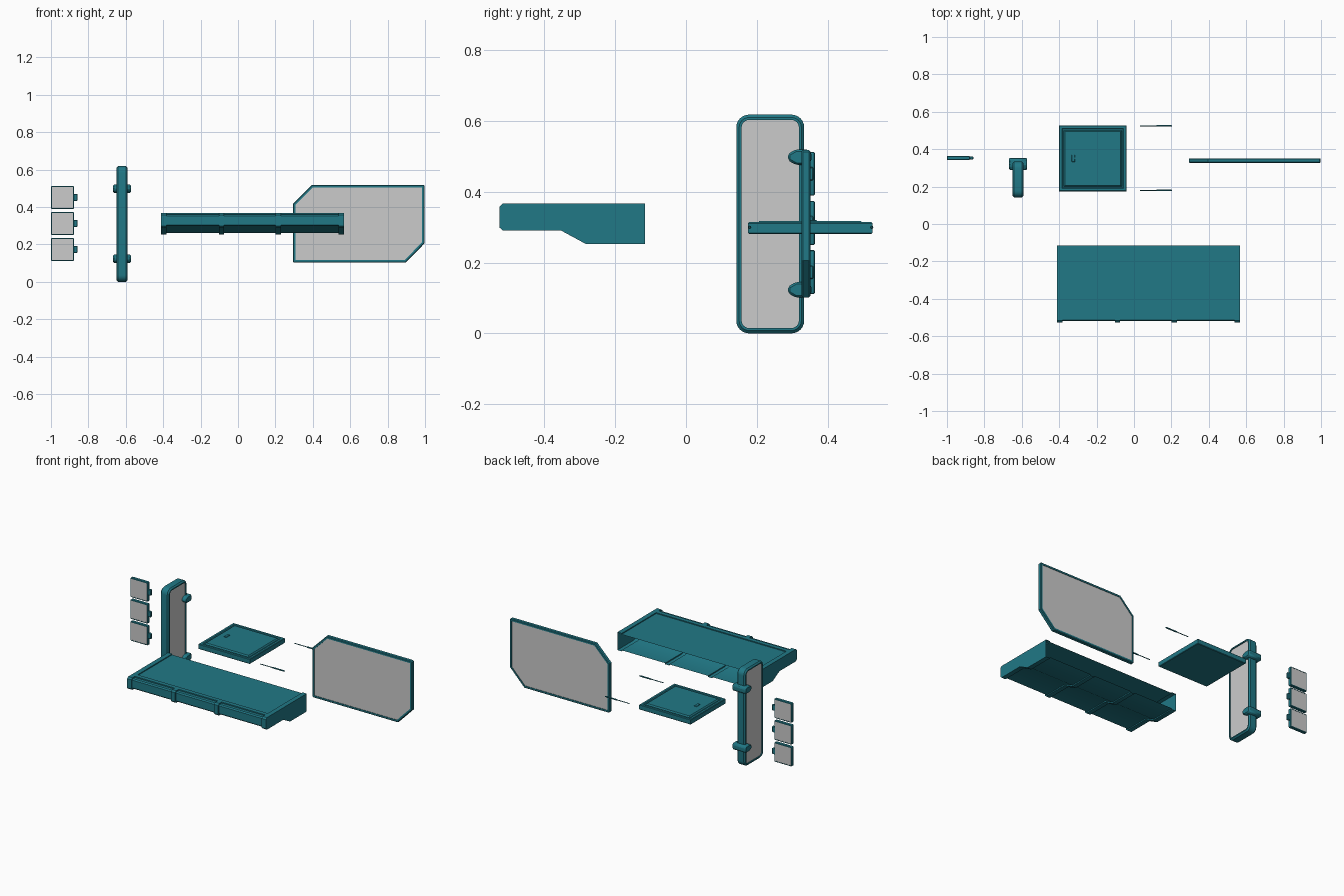
import bpy, bmesh, math
from mathutils import Vector

if "Cube" in bpy.data.objects:
    bpy.data.objects.remove(bpy.data.objects["Cube"])

teal = bpy.data.materials.new("teal")
teal.diffuse_color = (0.015, 0.19, 0.24, 1)
teal.use_nodes = True
teal.node_tree.nodes["Principled BSDF"].inputs["Base Color"].default_value = teal.diffuse_color


def finish(bm, name, mat=teal, bevel=0):
    bmesh.ops.remove_doubles(bm, verts=bm.verts, dist=1e-5)
    bmesh.ops.recalc_face_normals(bm, faces=bm.faces)
    me = bpy.data.meshes.new(name)
    bm.to_mesh(me)
    bm.free()
    if mat:
        me.materials.append(mat)
    ob = bpy.data.objects.new(name, me)
    bpy.context.collection.objects.link(ob)
    me.shade_smooth()
    me.set_sharp_from_angle(angle=math.radians(30))
    if bevel:
        m = ob.modifiers.new("bevel", 'BEVEL')
        m.width, m.segments = bevel, 1
    return ob


def loft(name, rings, caps=True, loop=False, open_profile=False, mat=teal, bevel=0):
    """Skin a list of equal-length point rings."""
    bm = bmesh.new()
    rows = [[bm.verts.new(p) for p in r] for r in rings]
    n = len(rows[0])
    pairs = list(zip(rows, rows[1:])) + ([(rows[-1], rows[0])] if loop else [])
    for a, b in pairs:
        for i in range(n - 1 if open_profile else n):
            j = (i + 1) % n
            bm.faces.new((a[i], a[j], b[j], b[i]))
    if caps:
        bm.faces.new(rows[0])
        bm.faces.new(rows[-1])
    return finish(bm, name, mat, bevel)


def inset(poly, d):
    """Offset a counter-clockwise outline inward with mitred corners."""
    out = []
    for i, p in enumerate(poly):
        a = (Vector(p) - Vector(poly[i - 1])).normalized()
        b = (Vector(poly[(i + 1) % len(poly)]) - Vector(p)).normalized()
        na, nb = Vector((-a.y, a.x)), Vector((-b.y, b.x))
        out.append(Vector(p) + (na + nb) * (d / (1 + na.dot(nb))))
    return out


def rounded(x0, x1, y0, y1, r, seg):
    pts = []
    for k, (cx, cy) in enumerate([(x1 - r, y1 - r), (x0 + r, y1 - r), (x0 + r, y0 + r), (x1 - r, y0 + r)]):
        for i in range(seg + 1):
            a = math.pi / 2 * (k + i / seg)
            pts.append((cx + r * math.cos(a), cy + r * math.sin(a)))
    return pts


def place(poly, axis, t):
    return [{'x': (t, u, v), 'y': (u, t, v), 'z': (u, v, t)}[axis] for u, v in poly]


def framed(name, poly, axis, c, h, b, w, recess):
    """Bevelled teal frame with a grey pane visible from both sides."""
    section = [(0, b - h), (0, h - b), (b, h), (w, h), (w, -h), (b, -h)]
    loft(name + "_frame", [place(inset(poly, i), axis, c + d) for i, d in section], caps=False, loop=True)
    pane = inset(poly, w - 0.0005)
    loft(name + "_pane", [place(pane, axis, c + s * (h - recess)) for s in (-1, 1)], mat=None)


def box(name, x0, x1, y0, y1, z0, z1, bevel=0):
    rect = [(x0, y0), (x1, y0), (x1, y1), (x0, y1)]
    return loft(name, [place(rect, 'z', z) for z in (z0, z1)], bevel=bevel)


# Three small tiles with side tabs
for k, z in enumerate((0.173, 0.312, 0.451)):
    framed(f"tile_{k}", rounded(-1, -0.877, z - 0.062, z + 0.062, 0.006, 2), 'y', 0.353, 0.011, 0.003, 0.006, 0.001)
    box(f"tile_tab_{k}", -0.879, -0.858, 0.346, 0.36, z - 0.019, z + 0.019, 0.003)

# Tall rounded mirror with two clamps
framed("mirror", rounded(0.142, 0.334, 0, 0.618, 0.036, 6), 'x', -0.62, 0.029, 0.008, 0.015, 0.006)
clamp = [(0.288, -0.009), (0.31, -0.022), (0.345, -0.022), (0.354, -0.014),
         (0.354, 0.014), (0.345, 0.022), (0.31, 0.022), (0.288, 0.009)]
for k, z in enumerate((0.123, 0.498)):
    ring = [(y, z + dz) for y, dz in clamp]
    loft(f"mirror_clamp_{k}", [place(ring, 'x', -0.62 + s * 0.048) for s in (-1, 1)], bevel=0.009)

# Large window with two cut corners
window = [(0.294, 0.108), (0.300, 0.102), (0.897, 0.102), (0.998, 0.206), (0.998, 0.512),
          (0.992, 0.518), (0.395, 0.518), (0.294, 0.417)]
framed("window", window, 'y', 0.339, 0.0125, 0.004, 0.014, 0.003)

# Hollow shelf, open at the back: full end ribs, recessed bays, front ribs
front = [(-.492, .367), (-.517, .367), (-.527, .358), (-.527, .299), (-.517, .29),
         (-.352, .29), (-.284, .253), (-.116, .253)]
end = [(-.116, .367), (-.465, .367), (-.465, .367), (-.492, .367)] + front
rib = [(-.116, .361), (-.465, .361), (-.465, .367), (-.492, .367)] + front
bay = rib[:4] + [(-.492, .36), (-.512, .36), (-.519, .353), (-.519, .304), (-.512, .297),
                 (-.35, .297), (-.282, .26), (-.116, .26)]
stations = [(-.413, end), (-.383, end), (-.383, bay)]
for x in (-.088, .215):
    stations += [(x - .014, bay), (x - .014, rib), (x + .014, rib), (x + .014, bay)]
stations += [(.536, bay), (.536, end), (.566, end)]
loft("shelf", [place(p, 'x', x) for x, p in stations], open_profile=True)

# Flat hatch with a raised centre and latch
rect = [(-0.402, 0.175), (-0.039, 0.175), (-0.039, 0.527), (-0.402, 0.527)]
steps = [(0.003, .281), (0, .284), (0, .311), (.003, .314), (.016, .314), (.02, .309), (.026, .309), (.032, .317)]
loft("hatch", [place(inset(rect, i), 'z', z) for i, z in steps])
box("hatch_latch", -0.333, -0.315, 0.332, 0.37, 0.315, 0.321, 0.002)

# Two slim telescopic struts
for k, y in enumerate((0.18, 0.525)):
    rings = []
    for x, r in ((0.032, .0025), (0.12, .0025), (0.12, .0045), (0.195, .0045), (0.203, .0025)):
        rings.append([(x, y + r * math.cos(i * math.pi / 4), 0.3 + r * math.sin(i * math.pi / 4)) for i in range(8)])
    loft(f"strut_{k}", rings)
